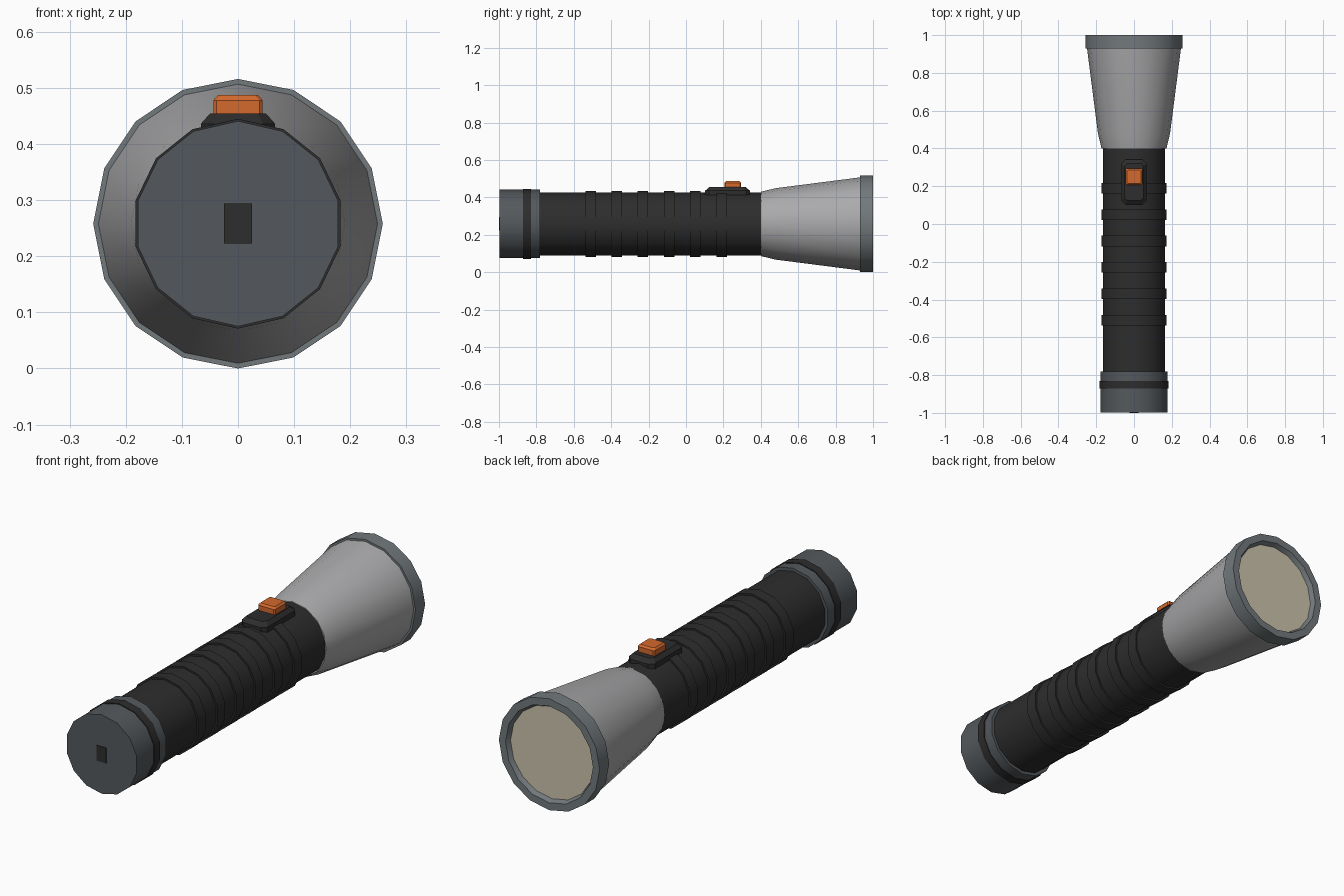
import bpy, bmesh, math

if "Cube" in bpy.data.objects:
    bpy.data.objects.remove(bpy.data.objects["Cube"])

AXIS_Z = 0.258


def material(name, r, g, b):
    def lin(c):
        c /= 255
        return c / 12.92 if c <= 0.04045 else ((c + 0.055) / 1.055) ** 2.4
    m = bpy.data.materials.new(name)
    m.diffuse_color = (lin(r), lin(g), lin(b), 1)
    m.use_nodes = True
    m.node_tree.nodes["Principled BSDF"].inputs["Base Color"].default_value = m.diffuse_color
    return m


BLACK = material("black rubber", 45, 45, 45)
SLATE = material("slate grey", 84, 89, 93)
STEEL = material("steel grey", 114, 121, 124)
SILVER = material("silver", 170, 170, 172)
ORANGE = material("orange", 212, 105, 45)
CREAM = material("cream lens", 205, 195, 173)


def finish(bm, name, mat, smooth=True):
    bmesh.ops.recalc_face_normals(bm, faces=bm.faces)
    me = bpy.data.meshes.new(name)
    bm.to_mesh(me)
    bm.free()
    me.materials.append(mat)
    ob = bpy.data.objects.new(name, me)
    bpy.context.collection.objects.link(ob)
    if smooth:
        bpy.ops.object.select_all(action='DESELECT')
        ob.select_set(True)
        bpy.context.view_layer.objects.active = ob
        bpy.ops.object.shade_smooth_by_angle(angle=math.radians(30))
    return ob


def loft(name, rings, mat, smooth=True):
    """Skin a list of equal-length point rings and cap both ends."""
    bm = bmesh.new()
    vs = [[bm.verts.new(p) for p in ring] for ring in rings]
    n = len(rings[0])
    for a, b in zip(vs, vs[1:]):
        for i in range(n):
            j = (i + 1) % n
            bm.faces.new((a[i], a[j], b[j], b[i]))
    bm.faces.new(vs[0])
    bm.faces.new(vs[-1])
    return finish(bm, name, mat, smooth)


def lathe(name, profile, sides, mat):
    """Turn (y, radius) points around the long axis, one corner on top."""
    rings = []
    for y, r in profile:
        rings.append([(r * math.sin(t), y, AXIS_Z + r * math.cos(t))
                      for t in (2 * math.pi * i / sides for i in range(sides))])
    return loft(name, rings, mat)


def pad(name, levels, yc, mat):
    """Stack of corner-cut rectangles: (z, half x, half y, corner cut)."""
    rings = []
    for z, hx, hy, c in levels:
        pts = [(hx, hy - c), (hx - c, hy), (c - hx, hy), (-hx, hy - c),
               (-hx, c - hy), (c - hx, -hy), (hx - c, -hy), (hx, c - hy)]
        rings.append([(x, yc + y, z) for x, y in pts])
    return loft(name, rings, mat, smooth=False)


# Handle with grip ribs
lathe("handle", [(-0.80, 0.169), (0.405, 0.169)], 14, BLACK)
for k in range(6):
    y = 0.19 - 0.14 * k
    lathe(f"grip_rib_{k + 1}", [(y - 0.028, 0.165), (y - 0.028, 0.177),
                                (y + 0.028, 0.177), (y + 0.028, 0.165)], 14, BLACK)

# Tail cap, its dark band and the small end plate
lathe("tail_cap", [(-0.997, 0.183), (-0.78, 0.183)], 14, SLATE)
lathe("tail_band", [(-0.872, 0.180), (-0.872, 0.187), (-0.830, 0.187), (-0.830, 0.180)], 14, BLACK)
loft("tail_plate", [[(x, y, z) for x, z in ((-0.025, 0.223), (0.025, 0.223),
                                           (0.025, 0.294), (-0.025, 0.294))]
                    for y in (-1.0, -0.993)], BLACK, smooth=False)

# Flared head, bezel with recessed lens
lathe("head", [(0.40, 0.172), (0.48, 0.191), (0.94, 0.250)], 16, SILVER)
lathe("bezel", [(0.93, 0.235), (0.93, 0.258), (1.0, 0.258), (1.0, 0.224), (0.975, 0.212)], 16, STEEL)
lathe("lens", [(0.970, 0.213), (0.979, 0.213)], 16, CREAM)

# Switch base and sliding button
pad("switch_base", [(0.400, 0.066, 0.120, 0.020), (0.436, 0.066, 0.120, 0.020),
                    (0.441, 0.062, 0.113, 0.020), (0.454, 0.050, 0.098, 0.014)], 0.222, BLACK)
pad("switch_button", [(0.445, 0.044, 0.044, 0.006), (0.478, 0.044, 0.044, 0.006),
                      (0.487, 0.036, 0.036, 0.006)], 0.250, ORANGE)
